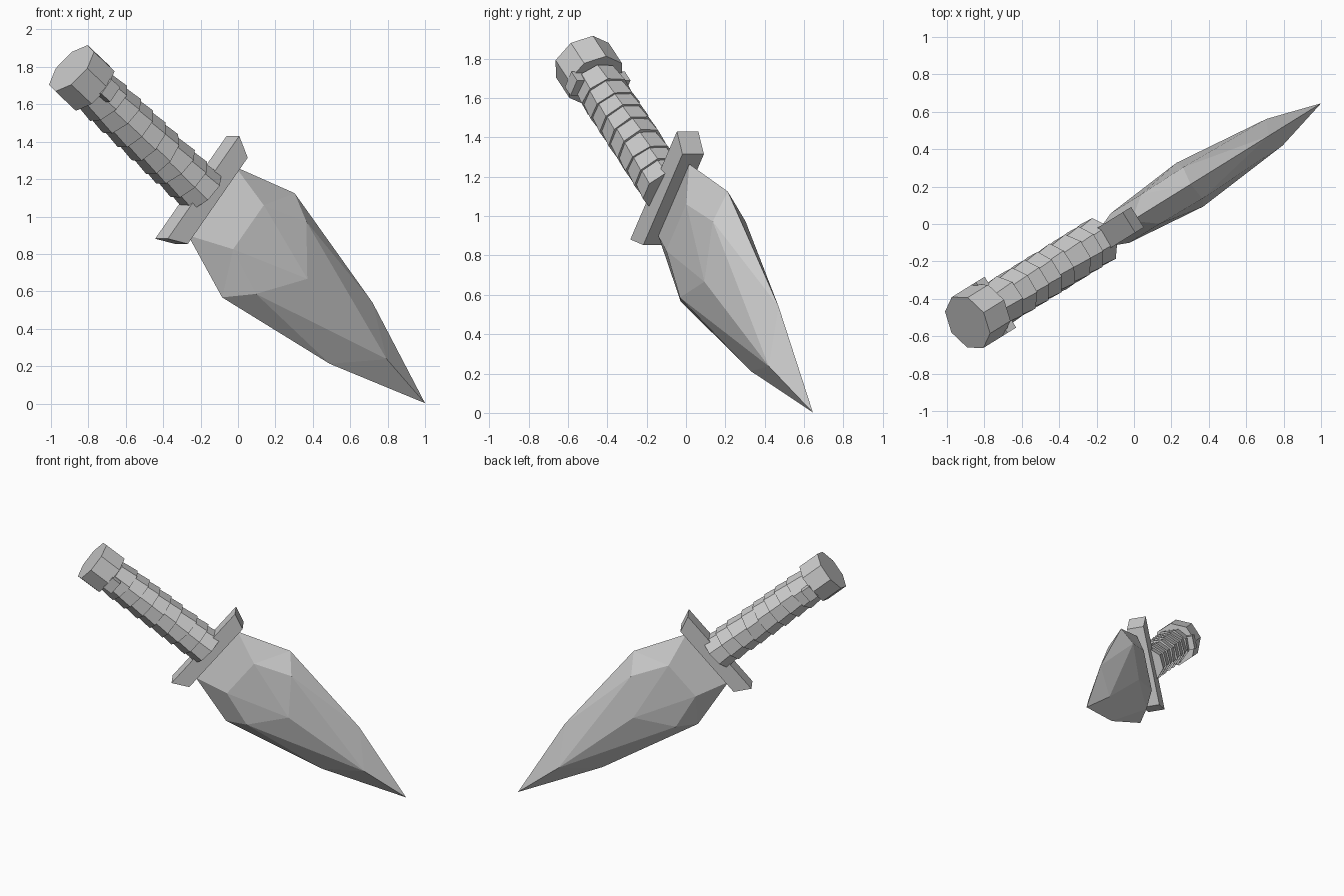
import bpy, bmesh, random
from math import sin, cos, pi, radians
from mathutils import Vector, Matrix

if "Cube" in bpy.data.objects:
    bpy.data.objects.remove(bpy.data.objects["Cube"])

random.seed(4)

# Dagger frame: x runs from the tip to the pommel, y across the blade, z through it
az, p = radians(31.8), radians(39.3)
h = Vector((cos(az), sin(az), 0))
wide = h * sin(p) + Vector((0, 0, cos(p)))
axis = -(h * cos(p) - Vector((0, 0, sin(p)))) - wide * .008
thick = axis.cross(wide)
FRAME = Matrix((axis, wide, thick)).transposed().to_4x4()
FRAME.translation = (1.0, 0.645, 0.002)


def make(name, verts, faces):
    bm = bmesh.new()
    vs = [bm.verts.new(FRAME @ Vector(v)) for v in verts]
    for f in faces:
        bm.faces.new([vs[i] for i in f])
    bmesh.ops.recalc_face_normals(bm, faces=bm.faces)
    me = bpy.data.meshes.new(name)
    bm.to_mesh(me)
    bm.free()
    ob = bpy.data.objects.new(name, me)
    bpy.context.collection.objects.link(ob)
    return ob


def loft(name, rings):
    """Capped skin over a list of equal-sized rings."""
    n = len(rings[0])
    faces = [list(range(n)), list(range((len(rings) - 1) * n, len(rings) * n))]
    for k in range(len(rings) - 1):
        for i in range(n):
            j = (i + 1) % n
            faces.append([k * n + i, k * n + j, (k + 1) * n + j, (k + 1) * n + i])
    return make(name, [v for r in rings for v in r], faces)


def octagon(t, r, tilt=0.0, turn=0.0):
    pts = []
    for i in range(8):
        a = pi / 8 + i * pi / 4 + turn
        y, z = r * cos(a), r * sin(a)
        pts.append((t + tilt * y, y, z))
    return pts


def rect(t, w, n):
    return [(t, -w, -n), (t, w, -n), (t, w, n), (t, -w, n)]


# Blade: faceted leaf with bevelled edges, built as one quarter and reflected
V, F, index = [], [], {}


def vid(co):
    if co not in index:
        index[co] = len(V)
        V.append(co)
    return index[co]


base, belly, neck = (1.722, .236, 0), (1.346, .36, 0), (.597, .212, 0)
shoulder, ridge, point = (1.50, .152, .093), (1.06, 0, .137), (.375, 0, .083)
bevel = (1.24, .25, .098)
tip = (0, 0, 0)
quarter = [(base, belly, shoulder), (shoulder, belly, bevel), (shoulder, bevel, ridge),
           (bevel, point, ridge), (belly, neck, bevel), (bevel, neck, point),
           (neck, tip, point)]


def flip(v, sy, sz):
    return (v[0], v[1] * sy, v[2] * sz)


for sz in (1, -1):
    for sy in (1, -1):
        for tri in quarter:
            F.append([vid(flip(v, sy, sz)) for v in tri])
    left, right = flip(shoulder, -1, sz), flip(shoulder, 1, sz)
    F.append([vid(v) for v in (flip(base, 1, sz), right, left, flip(base, -1, sz))])
    F.append([vid(v) for v in (right, left, flip(ridge, 1, sz))])
make("blade", V, F)

# Guard: bar with slanted ends
loft("guard", [rect(1.725, .298, .064), rect(1.84, .355, .064)])

# Grip: overlapping flared octagonal wraps, each slightly tilted
count, step = 8, .108
for k in range(count):
    t = 1.80 + k * step
    tilt = random.uniform(-.12, .12)
    turn = random.uniform(-.06, .06)
    loft("grip_wrap_%d" % (k + 1), [octagon(t, .136, tilt, turn),
                                    octagon(t + step + .02, .122, tilt, turn)])

# Cross pin below the pommel
loft("cross_pin", [rect(2.63, .05, .16), rect(2.70, .05, .16)])

# Pommel: octagonal cap with a corner on top
loft("pommel", [octagon(2.69, .16, 0, pi / 8), octagon(2.855, .16, 0, pi / 8)])
